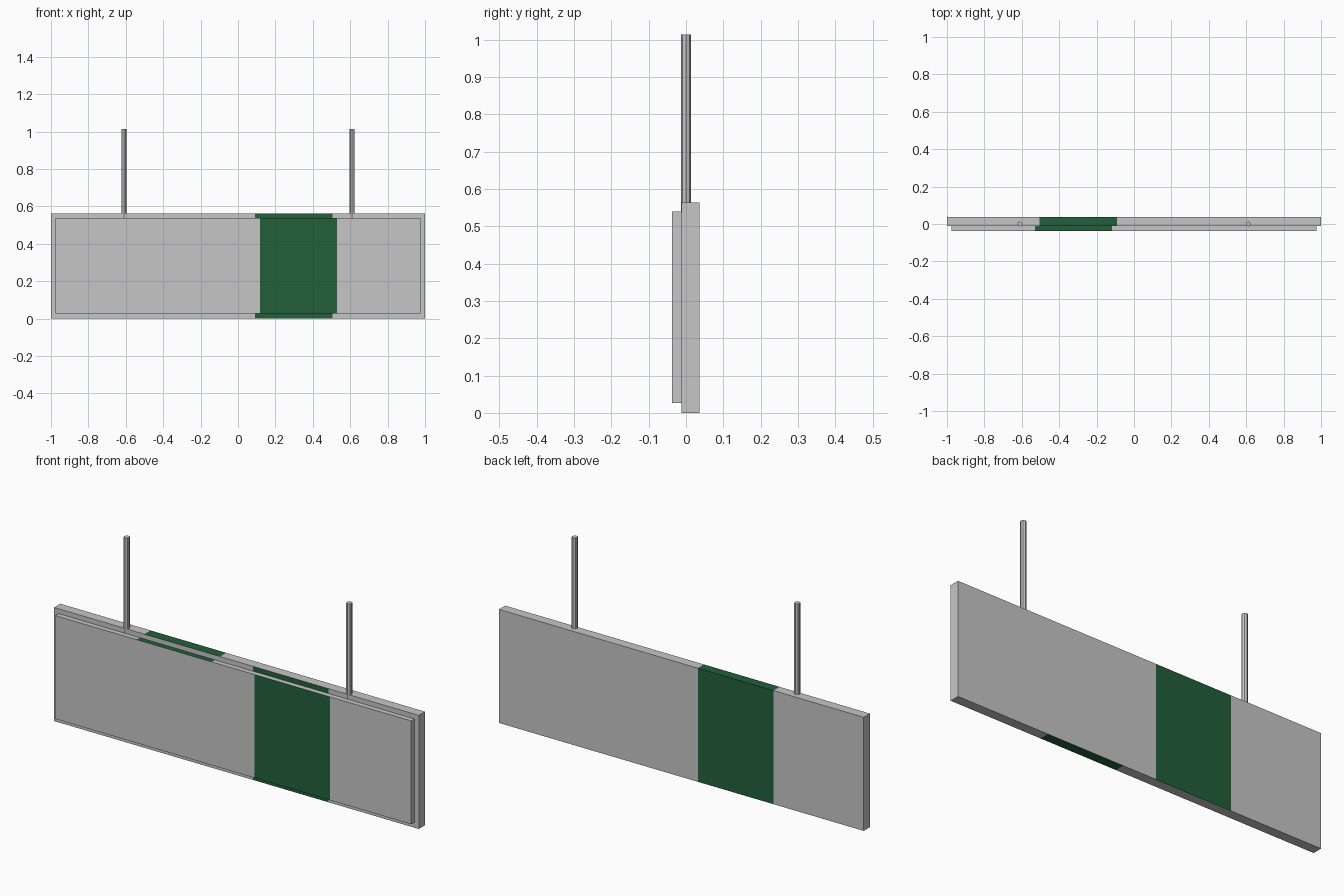
import bpy, bmesh
from mathutils import Vector

if "Cube" in bpy.data.objects:
    bpy.data.objects.remove(bpy.data.objects["Cube"])


def material(name, rgb):
    m = bpy.data.materials.new(name)
    m.diffuse_color = (*rgb, 1)
    m.use_nodes = True
    m.node_tree.nodes["Principled BSDF"].inputs["Base Color"].default_value = m.diffuse_color
    return m


grey = material("light grey", (0.565, 0.565, 0.57))
green = material("dark green", (0.016, 0.117, 0.042))


def finish(bm, name, mats):
    me = bpy.data.meshes.new(name)
    bm.to_mesh(me)
    bm.free()
    ob = bpy.data.objects.new(name, me)
    for m in mats:
        me.materials.append(m)
    bpy.context.collection.objects.link(ob)
    return ob


def banded_box(name, lo, hi, band):
    """Box with a green band on each long side, mirrored on back and top."""
    lo, hi = Vector(lo), Vector(hi)
    bm = bmesh.new()
    bmesh.ops.create_cube(bm, size=1)
    bmesh.ops.scale(bm, vec=hi - lo, verts=bm.verts)
    bmesh.ops.translate(bm, vec=(lo + hi) / 2, verts=bm.verts)
    for x in (band[0], band[1], -band[0], -band[1]):
        bmesh.ops.bisect_plane(bm, geom=bm.verts[:] + bm.edges[:] + bm.faces[:],
                               plane_co=(x, 0, 0), plane_no=(1, 0, 0))
    bm.normal_update()
    for f in bm.faces:
        # front and bottom: band at +x; back and top: band at -x
        x = -(f.normal.y + f.normal.z) * f.calc_center_median().x
        f.material_index = int(abs(f.normal.x) < 0.5 and band[0] < x < band[1])
    return finish(bm, name, [grey, green])


# Main sign box and the slightly smaller raised front panel
banded_box("sign_box", (-1, -0.012, 0), (1, 0.0365, 0.563), (0.09, 0.505))
banded_box("front_panel", (-0.976, -0.0375, 0.027), (0.976, 0.0355, 0.539), (0.118, 0.53))

# Hanging poles
for side, x in (("left", -0.61), ("right", 0.61)):
    bm = bmesh.new()
    bmesh.ops.create_cone(bm, cap_ends=True, segments=8,
                          radius1=0.0137, radius2=0.0137, depth=1.013 - 0.535)
    bmesh.ops.translate(bm, vec=(x, 0, (1.013 + 0.535) / 2), verts=bm.verts)
    finish(bm, side + "_hanging_pole", [grey])
